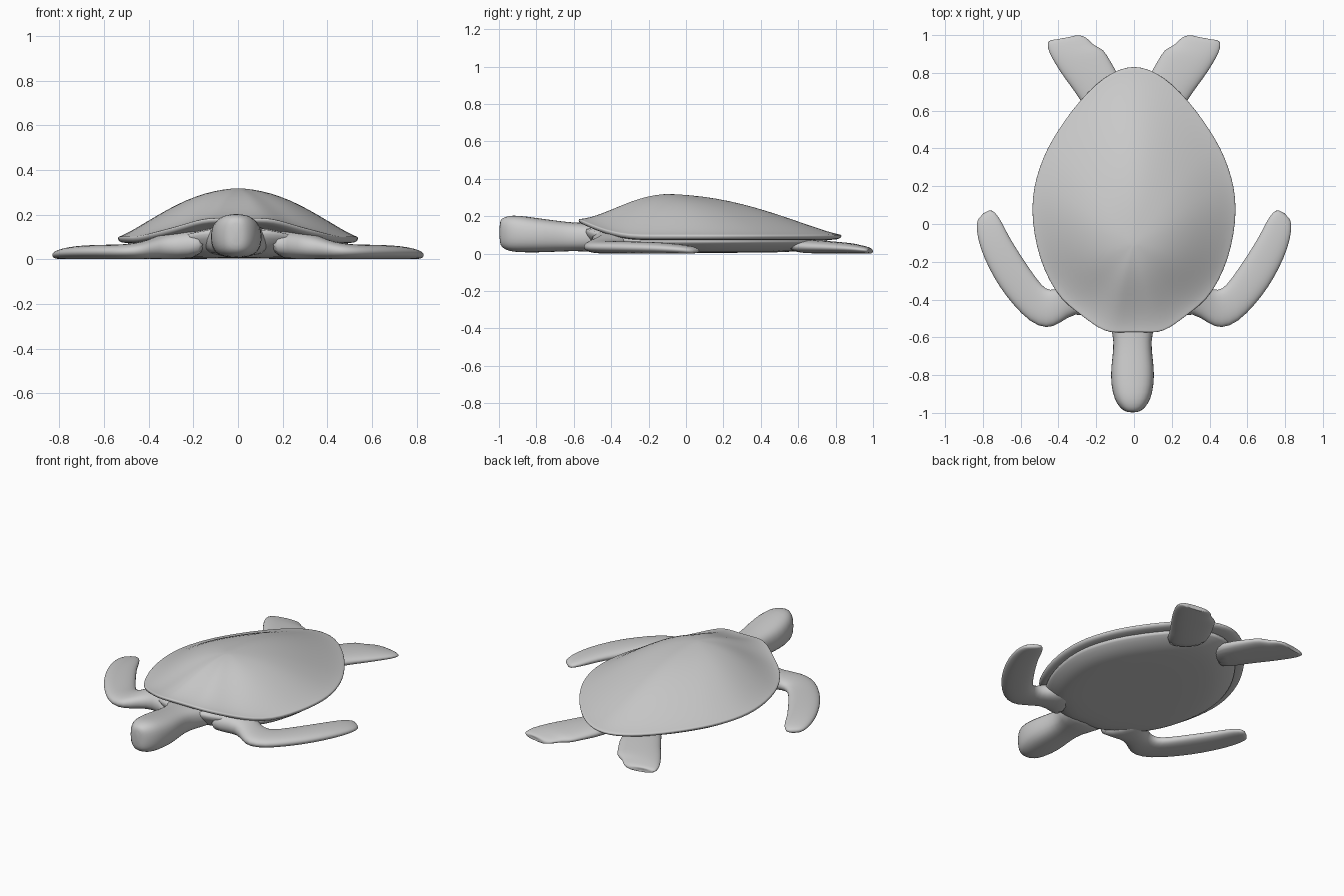
import bpy, bmesh, math
from mathutils import Vector

old = bpy.data.objects.get("Cube")
if old:
    bpy.data.objects.remove(old, do_unlink=True)

grey = bpy.data.materials.new("plain grey")
grey.use_nodes = True
grey.diffuse_color = (0.6, 0.6, 0.6, 1)
grey.node_tree.nodes["Principled BSDF"].inputs["Base Color"].default_value = (0.6, 0.6, 0.6, 1)


def skin(name, rings, start=None, end=None, mirror=False, levels=1):
    """Join closed rings of points into a smooth solid, closed at both ends."""
    bm = bmesh.new()
    loops = [[bm.verts.new(p) for p in ring] for ring in rings]
    n = len(loops[0])
    for a, b in zip(loops, loops[1:]):
        for i in range(n):
            bm.faces.new((a[i], a[(i + 1) % n], b[(i + 1) % n], b[i]))
    for loop, tip in ((loops[0], start), (loops[-1], end)):
        if tip is None:
            bm.faces.new(loop)
        else:
            v = bm.verts.new(tip)
            for i in range(n):
                bm.faces.new((loop[i], loop[(i + 1) % n], v))
    bmesh.ops.recalc_face_normals(bm, faces=bm.faces)
    mesh = bpy.data.meshes.new(name)
    bm.to_mesh(mesh)
    bm.free()
    mesh.materials.append(grey)
    mesh.shade_smooth()
    obj = bpy.data.objects.new(name, mesh)
    bpy.context.collection.objects.link(obj)
    if mirror:
        obj.modifiers.new("Mirror", 'MIRROR')
    sub = obj.modifiers.new("Smooth", 'SUBSURF')
    sub.levels = sub.render_levels = levels
    return obj


def oval(power, n=16):
    """Unit superellipse points."""
    for i in range(n):
        c, s = math.cos(math.tau * i / n), math.sin(math.tau * i / n)
        yield (math.copysign(abs(c) ** power, c), math.copysign(abs(s) ** power, s))


# Shell outline: half width at each y, walked round both sides
half = [(0.13, -0.575), (0.19, -0.55), (0.25, -0.505), (0.31, -0.46), (0.385, -0.4),
        (0.45, -0.3), (0.5, -0.18), (0.53, -0.05), (0.542, 0.08), (0.53, 0.2),
        (0.5, 0.3), (0.46, 0.4), (0.4, 0.5), (0.33, 0.6), (0.245, 0.7),
        (0.16, 0.775), (0.08, 0.82)]
outline = ([(0, -0.572), (0.07, -0.574)] + half + [(0, 0.838)]
           + [(-x, y) for x, y in reversed(half)] + [(-0.07, -0.574)])
PEAK = (0, -0.1)


def front(y):
    return min(1, max(0, (-0.3 - y) / 0.275))


def rim(y):
    return 0.1 + 0.085 * front(y) ** 1.5


def shell_ring(t, height):
    return [(x * t, PEAK[1] + (y - PEAK[1]) * t, height(y)) for x, y in outline]


def dome(t):
    def height(y):
        k = (1 - t * t) ** (1.35 + 0.6 * front(y))
        return rim(y) + (0.318 - rim(y)) * k
    return height


shell = [shell_ring(t, dome(t)) for t in (0.06, 0.2, 0.35, 0.5, 0.65, 0.8, 0.92, 0.985, 1)]
shell += [shell_ring(1, lambda y: rim(y) - 0.012),
          shell_ring(0.98, lambda y: rim(y) - 0.026),
          shell_ring(0.9, lambda y: rim(y) - 0.03)]
skin("shell", shell, (0, PEAK[1], 0.318), (0, PEAK[1], 0.08))

# Belly: rounded slab narrowing to a flat underside
belly = [shell_ring(t, lambda y, k=k: 0.004 + k * rim(y))
         for t, k in ((0.93, 0.8), (0.93, 0.6), (0.88, 0.38), (0.8, 0.15), (0.7, 0.03), (0.5, 0))]
skin("belly", belly, (0, PEAK[1], 0.1), (0, PEAK[1], 0.004))

# Head and neck: y, half width, bottom, top
head = [(-0.998, 0.025, 0.06, 0.17), (-0.985, 0.055, 0.03, 0.19), (-0.95, 0.085, 0.012, 0.204),
        (-0.9, 0.107, 0.005, 0.206), (-0.8, 0.12, 0.004, 0.192), (-0.7, 0.107, 0.008, 0.178),
        (-0.62, 0.1, 0.012, 0.168), (-0.54, 0.115, 0.01, 0.165), (-0.4, 0.2, 0.005, 0.16)]
skin("head_and_neck", [[(-0.008 + w * c, y, (lo + hi) / 2 + (hi - lo) / 2 * s)
                        for c, s in oval(0.75)] for y, w, lo, hi in head])


def flipper(name, stations):
    """Loft thin ovals between matching edge points: two edges, then top height."""
    rings = []
    for ax, ay, bx, by, top in stations:
        a, b = Vector((ax, ay, top / 2)), Vector((bx, by, top / 2))
        mid, arm = (a + b) / 2, (b - a) / 2
        rings.append([mid + arm * c + Vector((0, 0, top / 2 * s)) for c, s in oval(0.85)])
    return skin(name, rings, mirror=True)


flipper("front_flippers", [
    (0.12, -0.53, 0.24, -0.2, 0.14), (0.22, -0.5, 0.32, -0.27, 0.13),
    (0.31, -0.465, 0.375, -0.33, 0.112), (0.395, -0.53, 0.42, -0.35, 0.085),
    (0.46, -0.558, 0.47, -0.345, 0.072), (0.55, -0.524, 0.51, -0.295, 0.066),
    (0.64, -0.43, 0.56, -0.225, 0.066), (0.71, -0.34, 0.615, -0.14, 0.064),
    (0.77, -0.235, 0.665, -0.06, 0.06), (0.815, -0.13, 0.7, 0.015, 0.052),
    (0.838, -0.03, 0.735, 0.065, 0.04), (0.83, 0.035, 0.765, 0.08, 0.026)])

flipper("rear_flippers", [
    (0.02, 0.66, 0.2, 0.5, 0.08), (0.085, 0.8, 0.28, 0.656, 0.07),
    (0.125, 0.865, 0.376, 0.778, 0.062), (0.16, 0.93, 0.42, 0.85, 0.055),
    (0.21, 0.942, 0.452, 0.905, 0.047), (0.24, 0.98, 0.462, 0.95, 0.038),
    (0.27, 0.998, 0.455, 0.978, 0.03), (0.31, 1.002, 0.38, 0.975, 0.02)])
